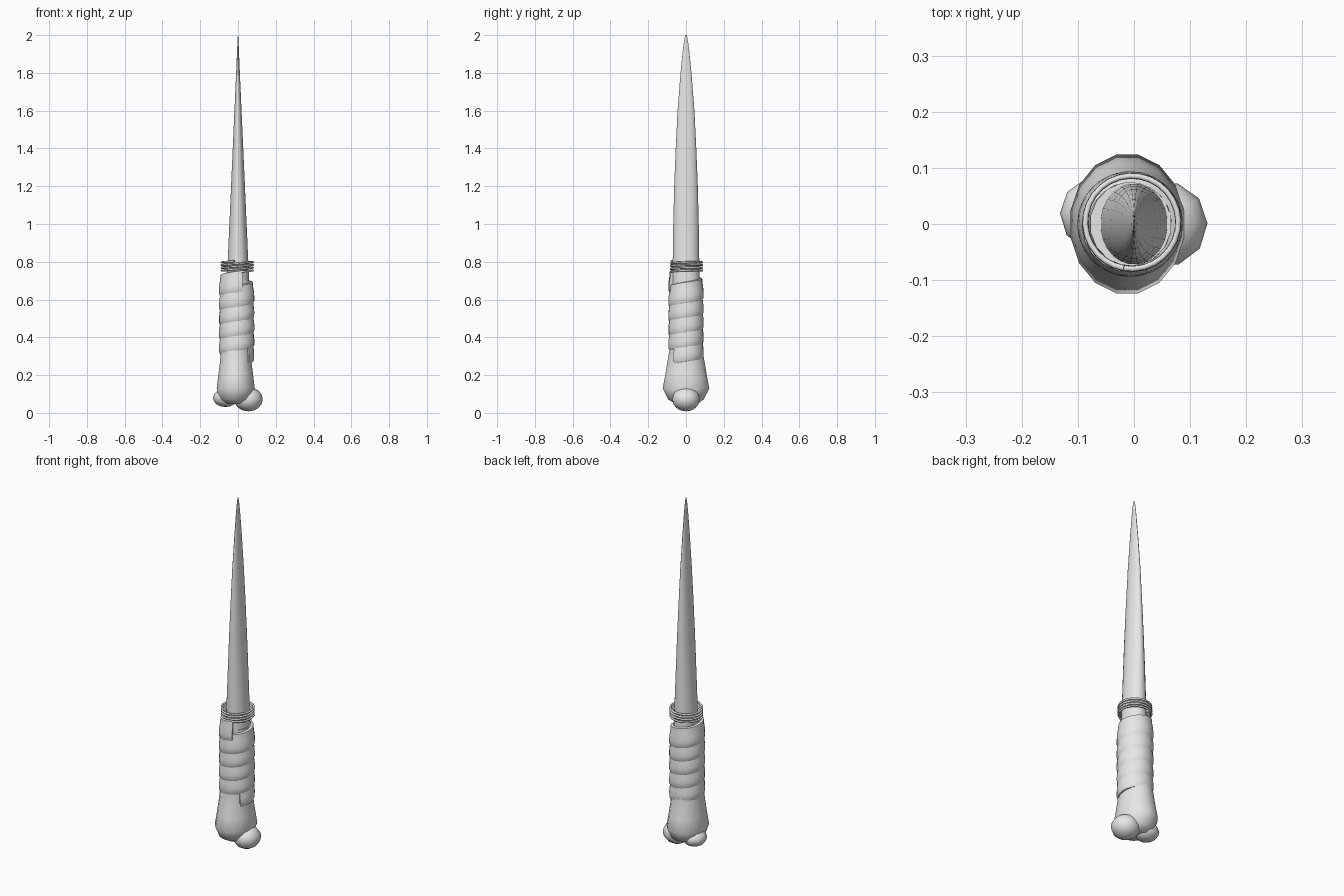
import bpy, bmesh
from math import sin, cos, tau, radians
from mathutils import Vector

if "Cube" in bpy.data.objects:
    bpy.data.objects.remove(bpy.data.objects["Cube"])

grey = bpy.data.materials.new("light_grey")
grey.use_nodes = True
grey.diffuse_color = (0.8, 0.8, 0.8, 1)
grey.node_tree.nodes["Principled BSDF"].inputs["Base Color"].default_value = (0.8, 0.8, 0.8, 1)


def loft(name, rings, closed=True, angle=40):
    """Skin a list of vertex rings and cap both ends."""
    bm = bmesh.new()
    rows = [[bm.verts.new(p) for p in ring] for ring in rings]
    n = len(rows[0])
    for a, b in zip(rows, rows[1:]):
        for i in range(n):
            j = (i + 1) % n
            bm.faces.new((a[i], a[j], b[j], b[i]))
    bm.faces.new(rows[0][::-1])
    bm.faces.new(rows[-1])
    bmesh.ops.recalc_face_normals(bm, faces=bm.faces)
    return finish(name, bm, angle)


def finish(name, bm, angle):
    mesh = bpy.data.meshes.new(name)
    bm.to_mesh(mesh)
    bm.free()
    obj = bpy.data.objects.new(name, mesh)
    bpy.context.collection.objects.link(obj)
    mesh.materials.append(grey)
    bpy.ops.object.select_all(action="DESELECT")
    obj.select_set(True)
    bpy.context.view_layer.objects.active = obj
    bpy.ops.object.shade_smooth_by_angle(angle=radians(angle))
    return obj


def ellipse(cx, rx, ry, z, n=16):
    return [(cx + rx * cos(tau * (i + 0.5) / n), ry * sin(tau * (i + 0.5) / n), z)
            for i in range(n)]


# Blade: thin across x, leaf shaped across y
blade = [(0.65, 0.062, 0.073), (0.8, 0.055, 0.071), (1.0, 0.046, 0.068),
         (1.2, 0.037, 0.063), (1.4, 0.028, 0.055), (1.6, 0.019, 0.045),
         (1.8, 0.010, 0.029), (1.92, 0.005, 0.017), (1.98, 0.002, 0.009),
         (2.0, 0.001, 0.003)]
loft("blade", [ellipse(0, rx, ry, z, 24) for z, rx, ry in blade])

# Bone handle core, flaring into the joint at the bottom
bone = [(0.05, -0.014, 0.05, 0.06), (0.07, -0.013, 0.085, 0.095),
        (0.13, -0.012, 0.103, 0.126), (0.2, -0.012, 0.094, 0.112),
        (0.27, -0.012, 0.085, 0.1), (0.36, -0.01, 0.08, 0.085),
        (0.55, -0.008, 0.078, 0.078), (0.7, -0.006, 0.073, 0.075)]
loft("bone_handle", [ellipse(cx, rx, ry, z) for z, cx, rx, ry in bone])


# Joint knobs: low sided spheres
def knob(name, centre, size, turn):
    bm = bmesh.new()
    bmesh.ops.create_uvsphere(bm, u_segments=10, v_segments=8, radius=1)
    for v in bm.verts:
        x, y, z = v.co
        v.co = Vector(centre) + Vector(((x * cos(turn) - y * sin(turn)) * size[0],
                                        (x * sin(turn) + y * cos(turn)) * size[1],
                                        z * size[2]))
    finish(name, bm, 60)


knob("left_knob", (0.055, 0, 0.072), (0.076, 0.076, 0.064), -0.3)
knob("right_knob", (-0.066, 0.018, 0.079), (0.066, 0.066, 0.048), 0.3)


# Grip wrap: one overlapping band wound upwards
section = [(0.074, 0.0), (0.088, 0.0), (0.0935, 0.012), (0.094, 0.035),
           (0.092, 0.06), (0.088, 0.085), (0.086, 0.112), (0.074, 0.115)]
start, turns, pitch = radians(-45), 4.93, 0.077
steps = 100
band = []
for i in range(steps + 1):
    t = turns * i / steps
    a = start + tau * t
    band.append([(-0.007 + r * cos(a), r * sin(a), 0.262 + pitch * t + dz)
                 for r, dz in section])
loft("grip_wrap", band, angle=35)


# Binding wire: close coil above the wrap
curve = bpy.data.curves.new("binding_wire", "CURVE")
curve.dimensions = "3D"
curve.bevel_depth = 0.0055
curve.bevel_resolution = 1
curve.use_fill_caps = True
spline = curve.splines.new("POLY")
count = 112
spline.points.add(count)
for i in range(count + 1):
    t = 4 * i / count
    a = radians(-100) + tau * t
    spline.points[i].co = (-0.004 + 0.083 * cos(a), 0.003 + 0.083 * sin(a),
                           0.746 + 0.0145 * t + 0.004 * cos(a), 1)
spline.use_smooth = True
curve.materials.append(grey)
wire = bpy.data.objects.new("binding_wire", curve)
bpy.context.collection.objects.link(wire)
